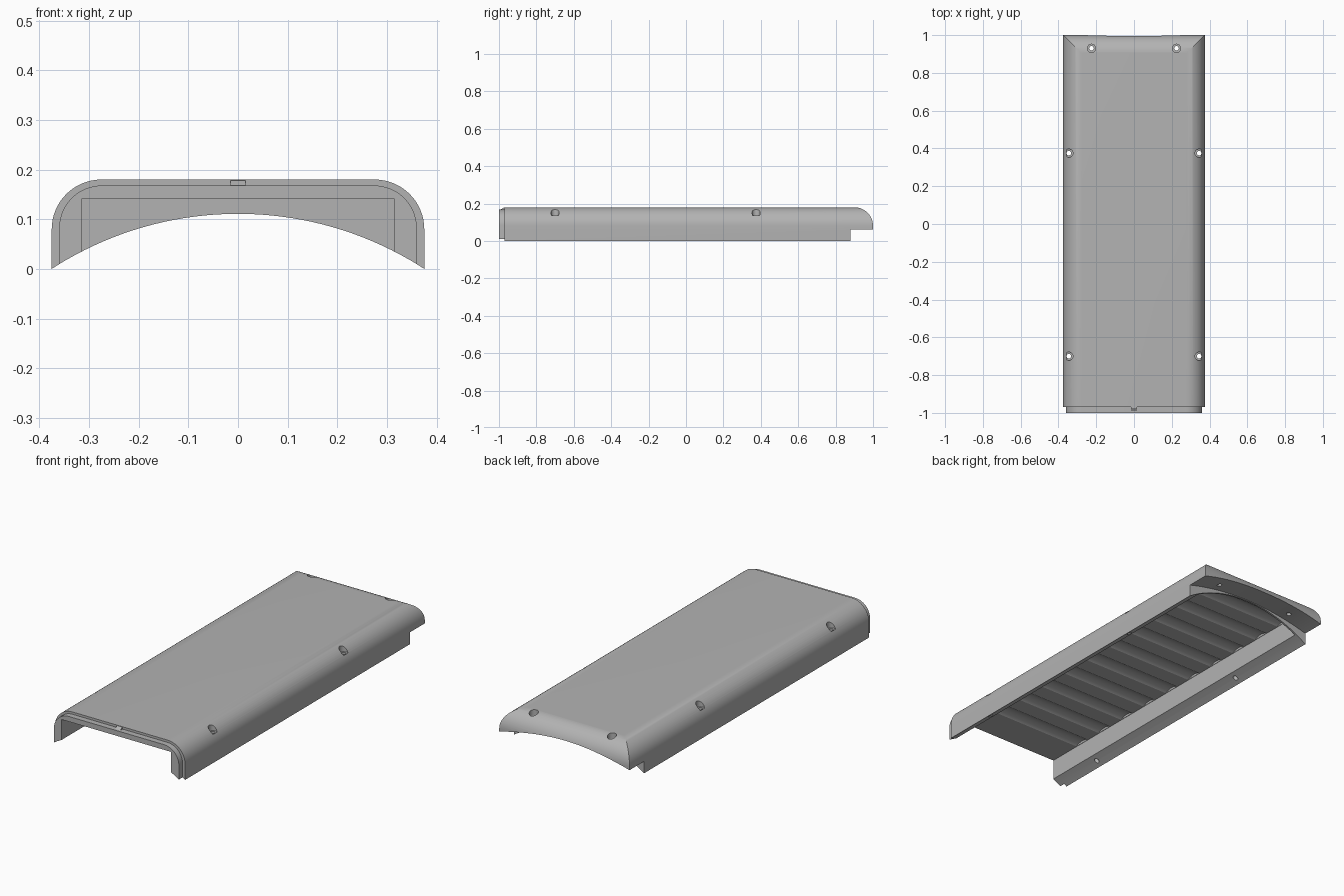
import bpy, bmesh, math
from mathutils import Vector

cube = bpy.data.objects.get("Cube")
if cube:
    bpy.data.objects.remove(cube, do_unlink=True)

grey = bpy.data.materials.new("light grey plastic")
grey.use_nodes = True
colour = (0.45, 0.45, 0.45, 1)
grey.diffuse_color = colour
grey.node_tree.nodes["Principled BSDF"].inputs["Base Color"].default_value = colour


def prism(name, points, axis, start, end):
    """Extrude a profile of (x, z) along y, or of (y, z) along x."""
    bm = bmesh.new()
    place = (lambda a, b: (a, start, b)) if axis == "y" else (lambda a, b: (start, a, b))
    face = bm.faces.new([bm.verts.new(place(a, b)) for a, b in points])
    new = bmesh.ops.extrude_face_region(bm, geom=[face])["geom"]
    step = Vector((0, end - start, 0)) if axis == "y" else Vector((end - start, 0, 0))
    bmesh.ops.translate(bm, vec=step, verts=[v for v in new if isinstance(v, bmesh.types.BMVert)])
    bmesh.ops.recalc_face_normals(bm, faces=bm.faces)
    mesh = bpy.data.meshes.new(name)
    bm.to_mesh(mesh)
    bm.free()
    mesh.materials.append(grey)
    ob = bpy.data.objects.new(name, mesh)
    bpy.context.collection.objects.link(ob)
    return ob


def cylinder(name, radius, depth, location, rotation=(0, 0, 0), sides=48):
    bpy.ops.mesh.primitive_cylinder_add(vertices=sides, radius=radius, depth=depth,
                                        location=location, rotation=rotation)
    ob = bpy.context.object
    ob.name = name
    ob.data.materials.append(grey)
    return ob


def combine(target, tool, operation):
    """Apply a boolean and remove the tool."""
    mod = target.modifiers.new("combine", "BOOLEAN")
    mod.operation, mod.solver, mod.object = operation, "EXACT", tool
    bpy.context.view_layer.objects.active = target
    bpy.ops.object.modifier_apply(modifier=mod.name)
    bpy.data.objects.remove(tool, do_unlink=True)


def arc(cx, cz, radius, start, end, steps=16):
    angles = [math.radians(start + (end - start) * i / steps) for i in range(steps + 1)]
    return [(cx + radius * math.cos(t), cz + radius * math.sin(t)) for t in angles]


def rounded_arch(half, top, radius):
    right = arc(half - radius, top - radius, radius, 0, 90)
    return [(half, 0)] + right + [(-x, z) for x, z in reversed(right)] + [(-half, 0)]


def undercut(radius, crown, half):
    """Shallow circular segment that hollows the underside."""
    spread = math.degrees(math.asin(half / radius))
    return arc(0, crown - radius, radius, 90 - spread, 90 + spread, 40) + [(-half, -0.3), (half, -0.3)]


# Outer shell with rounded sides and a rolled, mitred rear end
cover = prism("cover", rounded_arch(0.375, 0.18, 0.1), "y", -0.97, 1.1)
side = [(-1.1, -0.1), (1, -0.1)] + arc(0.9, 0.08, 0.1, 0, 90) + [(-1.1, 0.18)]
# Move the top edge clear of the shell so only the roll cuts it
side = [(y, z + (0.0002 if z > 0.17 else 0)) for y, z in side]
combine(cover, prism("rear_roll", side, "x", -0.5, 0.5), "INTERSECT")

# Stepped front lip with a small centre catch
lip = rounded_arch(0.36, 0.168, 0.086)
combine(cover, prism("front_lip", lip, "y", -1, -0.95), "UNION")
catch = [(-0.99, 0.15), (-0.96, 0.15), (-0.96, 0.178), (-0.975, 0.178), (-0.99, 0.168)]
combine(cover, prism("front_catch", catch, "x", -0.015, 0.015), "UNION")

# Open inner cavity
cavity = [(-0.315, -0.1), (0.315, -0.1), (0.315, 0.141), (-0.315, 0.141)]
combine(cover, prism("cavity", cavity, "y", -1.1, 0.87), "DIFFERENCE")

# Row of rounded grooves across the ceiling
for i in range(10):
    groove = cylinder("groove", 0.087, 0.626, (0, -0.775 + 0.173 * i, 0.066),
                      (0, math.pi / 2, 0), 64)
    combine(cover, groove, "DIFFERENCE")

# Curved undersides of the side walls and the raised rear end
combine(cover, prism("wall_undercut", undercut(0.69, 0.111, 0.4), "y", -1.1, 1.1), "DIFFERENCE")
combine(cover, prism("rear_undercut", undercut(1.4, 0.113, 0.4), "y", 0.88, 1.1), "DIFFERENCE")

# Counterbored screw holes
for x, y in ((0.345, 0.375), (0.345, -0.7), (0.225, 0.93)):
    for sign in (-1, 1):
        bore = cylinder("bore", 0.022, 0.2, (sign * x, y, 0.235), sides=32)
        combine(cover, bore, "DIFFERENCE")
        hole = cylinder("hole", 0.012, 0.6, (sign * x, y, 0.1), sides=24)
        combine(cover, hole, "DIFFERENCE")

bpy.ops.object.select_all(action="DESELECT")
cover.select_set(True)
bpy.context.view_layer.objects.active = cover
bpy.ops.object.shade_smooth_by_angle(angle=math.radians(25))
